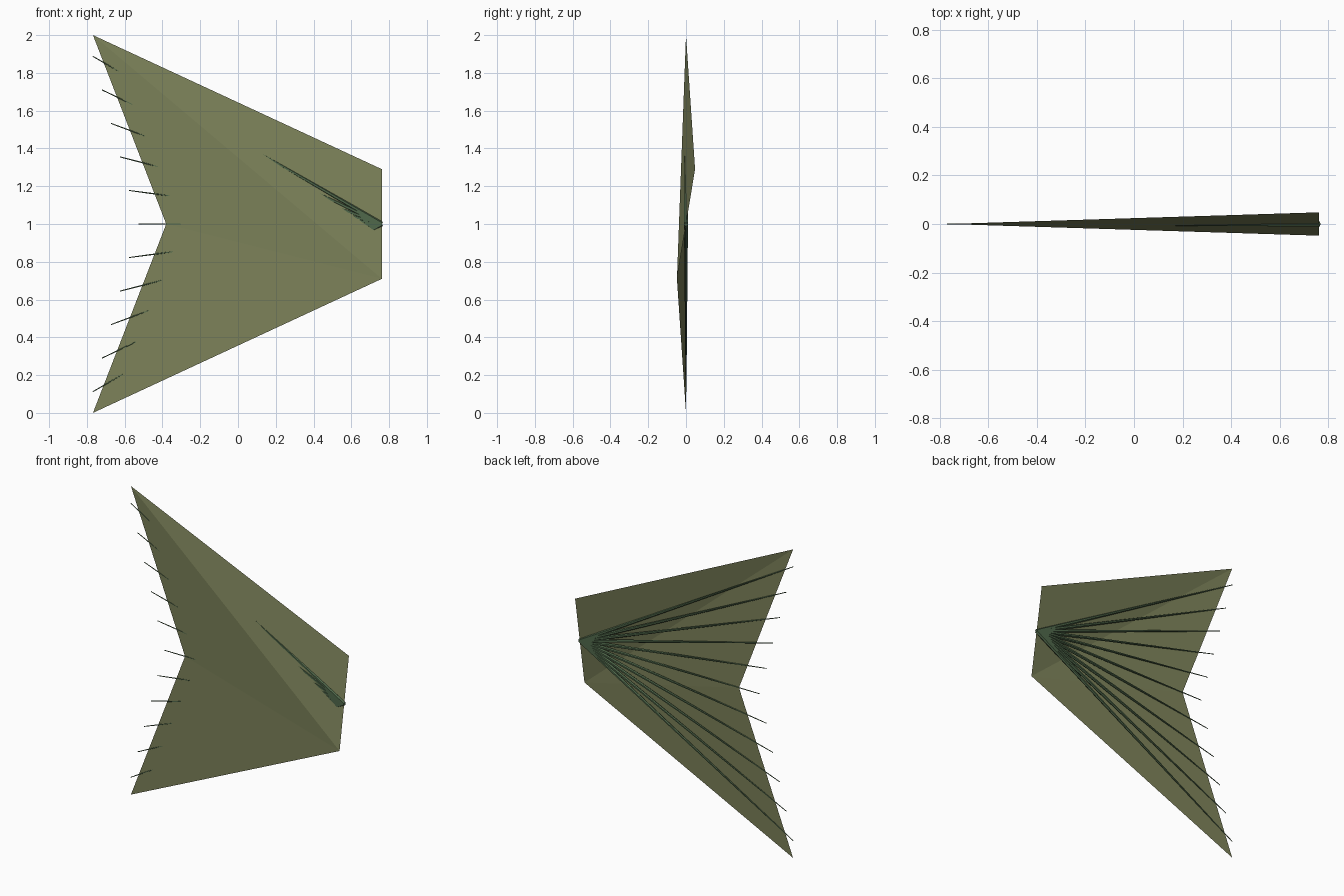
import bpy, bmesh
from mathutils import Vector

if "Cube" in bpy.data.objects:
    bpy.data.objects.remove(bpy.data.objects["Cube"])


def material(name, color):
    m = bpy.data.materials.new(name)
    m.diffuse_color = color
    m.use_nodes = True
    m.node_tree.nodes["Principled BSDF"].inputs["Base Color"].default_value = m.diffuse_color
    return m


def make_object(name, bm, mat):
    me = bpy.data.meshes.new(name)
    bm.to_mesh(me)
    bm.free()
    ob = bpy.data.objects.new(name, me)
    ob.data.materials.append(mat)
    bpy.context.collection.objects.link(ob)
    return ob


membrane_mat = material("membrane_olive", (0.20, 0.22, 0.10, 1))
spine_mat = material("spine_green", (0.08, 0.14, 0.07, 1))

# Thin, slightly twisted membrane with a notched trailing edge
bm = bmesh.new()
top, front_top, front_low, low, notch = [bm.verts.new(c) for c in (
    (-0.768, 0, 2), (0.762, 0.048, 1.29), (0.762, -0.048, 0.71),
    (-0.768, 0, 0), (-0.38, 0, 1))]
for tri in ((top, front_low, front_top), (top, notch, front_low),
            (notch, low, front_low)):
    bm.faces.new(tri)
make_object("fin_membrane", bm, membrane_mat)

# Tapered spines fanning out from one root point
root = Vector((0.762, 0, 1))
for i in range(-5, 6):
    tip = Vector((-0.528 - 0.048 * abs(i), 0, 1 + 0.1775 * i))
    axis = tip - root
    bm = bmesh.new()
    bmesh.ops.create_cone(bm, cap_ends=True, segments=6, radius1=0.012,
                          radius2=0.0025, depth=axis.length)
    ob = make_object(f"fin_spine_{i + 6}", bm, spine_mat)
    ob.location = (root + tip) / 2
    ob.rotation_mode = 'QUATERNION'
    ob.rotation_quaternion = axis.to_track_quat('Z', 'Y')
